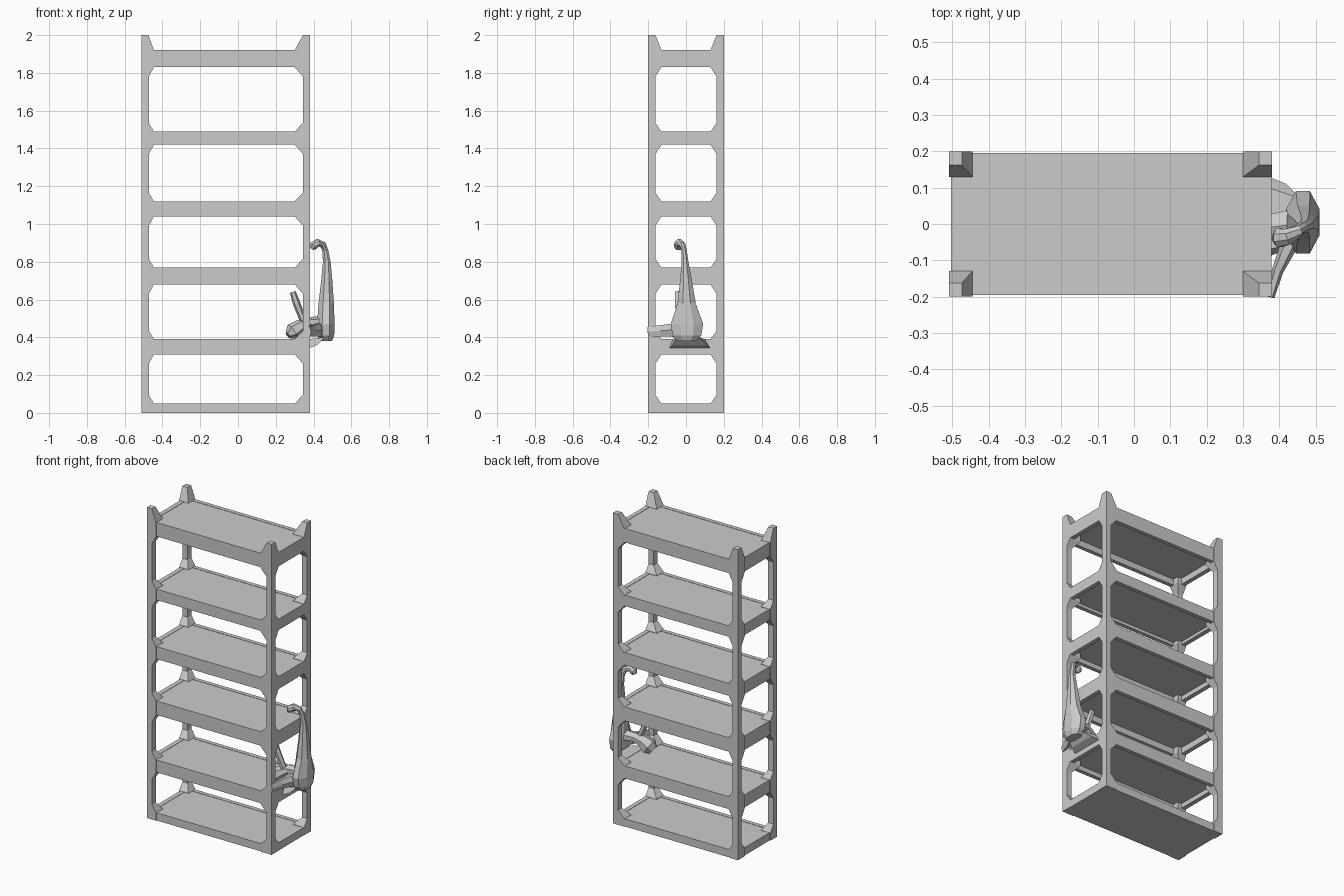
import bpy, bmesh, math
from mathutils import Vector

if "Cube" in bpy.data.objects:
    bpy.data.objects.remove(bpy.data.objects["Cube"])

X0, X1, Y = -0.51, 0.38, 0.20
LEVELS = [(0, .05), (.31, .39), (.68, .77), (1.04, 1.12), (1.42, 1.49), (1.83, 1.92)]


def make_object(name, bm):
    bmesh.ops.recalc_face_normals(bm, faces=bm.faces)
    me = bpy.data.meshes.new(name)
    bm.to_mesh(me)
    bm.free()
    ob = bpy.data.objects.new(name, me)
    bpy.context.collection.objects.link(ob)
    return ob


def box(name, x, y, z):
    bm = bmesh.new()
    bmesh.ops.create_cube(bm, size=1)
    for v in bm.verts:
        v.co = [a + (b - a) * (c + .5) for (a, b), c in zip((x, y, z), v.co)]
    return make_object(name, bm)


def loft(name, rings):
    bm = bmesh.new()
    loops = [[bm.verts.new(p) for p in r] for r in rings]
    n = len(loops[0])
    for a, b in zip(loops, loops[1:]):
        for i in range(n):
            j = (i + 1) % n
            bm.faces.new((a[i], a[j], b[j], b[i]))
    bm.faces.new(loops[0])
    bm.faces.new(loops[-1])
    return make_object(name, bm)


def tube(name, path, axis, sides=8):
    # path entries: centre, radius along axis, radius across
    pts = [Vector(p[0]) for p in path]
    rings = []
    for i, (c, ra, rb) in enumerate(path):
        t = (pts[min(i + 1, len(pts) - 1)] - pts[max(i - 1, 0)]).normalized()
        v = t.cross(Vector(axis)).normalized()
        u = v.cross(t).normalized()
        ring = []
        for k in range(sides):
            a = 2 * math.pi * (k + .5) / sides
            ring.append(pts[i] + u * ra * math.cos(a) + v * rb * math.sin(a))
        rings.append(ring)
    return loft(name, rings)


# corner posts, flaring into gussets at every shelf
for side, xo, sx, thin, flare in (("left", X0, 1, .038, .065), ("right", X1, -1, .036, .08)):
    for end, sy in (("front", 1), ("back", -1)):
        sections = []
        for a, b in LEVELS:
            if a > 0:
                sections.append((a - .05, thin, .038))
            sections += [(a, flare, .07), (b, flare, .07)]
            if b < 1.9:
                sections.append((b + .045, thin, .038))
        sections.append((2.0, .036, .038))
        rings = []
        for z, w, d in sections:
            x2, y1, y2 = xo + sx * w, -Y * sy, (-Y + d) * sy
            rings.append([(xo, y1, z), (x2, y1, z), (x2, y2, z), (xo, y2, z)])
        loft(f"{side}_{end}_post", rings)

# shelf boards with rim beams on all four sides
for i, (a, b) in enumerate(LEVELS):
    box(f"shelf_board_{i}", (X0 + .01, X1 - .003), (-Y + .006, Y - .006), (max(a, b - .05), b - .002))
    for end, s in (("front", -1), ("back", 1)):
        box(f"{end}_beam_{i}", (X0 + .02, X1 - .02), sorted((s * (Y - .004), s * (Y - .03))), (a, b))
    box(f"left_beam_{i}", (X0 + .006, X0 + .035), (-Y + .02, Y - .02), (a, b))
    box(f"right_beam_{i}", (X1 - .03, X1 - .002), (-Y + .02, Y - .02), (a, b))

# hanging gourd-shaped body with a hooked neck
tube("hanging_body", [
    ((.465, .005, .38), .055, .035),
    ((.465, .005, .41), .082, .048),
    ((.465, .005, .47), .093, .050),
    ((.467, .003, .58), .052, .044),
    ((.470, 0, .70), .034, .032),
    ((.470, -.005, .80), .019, .022),
    ((.462, -.01, .86), .015, .017),
    ((.450, -.02, .89), .017, .018),
    ((.422, -.035, .900), .024, .022),
    ((.400, -.038, .885), .028, .024),
    ((.390, -.038, .868), .018, .012)], (0, 1, 0))

# bracket and paddle reaching over the shelf edge
tube("bracket_arm", [((.45, 0, .48), .05, .035), ((.37, -.01, .48), .04, .025),
                     ((.33, -.03, .46), .05, .035), ((.29, -.04, .43), .06, .045),
                     ((.265, -.045, .41), .04, .02)], (0, 1, 0), 6)
tube("upright_lever", [((.345, -.03, .49), .02, .018), ((.31, -.04, .58), .022, .02),
                       ((.29, -.04, .64), .02, .016)], (0, 1, 0), 6)
tube("side_strut", [((.375, -.2, .43), .03, .012), ((.395, -.13, .435), .034, .016),
                    ((.43, -.05, .44), .04, .025)], (0, 0, 1), 6)
loft("lower_rest", [[(.37, -.09, .34), (.42, -.07, .36), (.42, .11, .36), (.37, .13, .34)],
                    [(.37, -.07, .39), (.46, -.05, .40), (.46, .07, .40), (.37, .10, .39)]])
